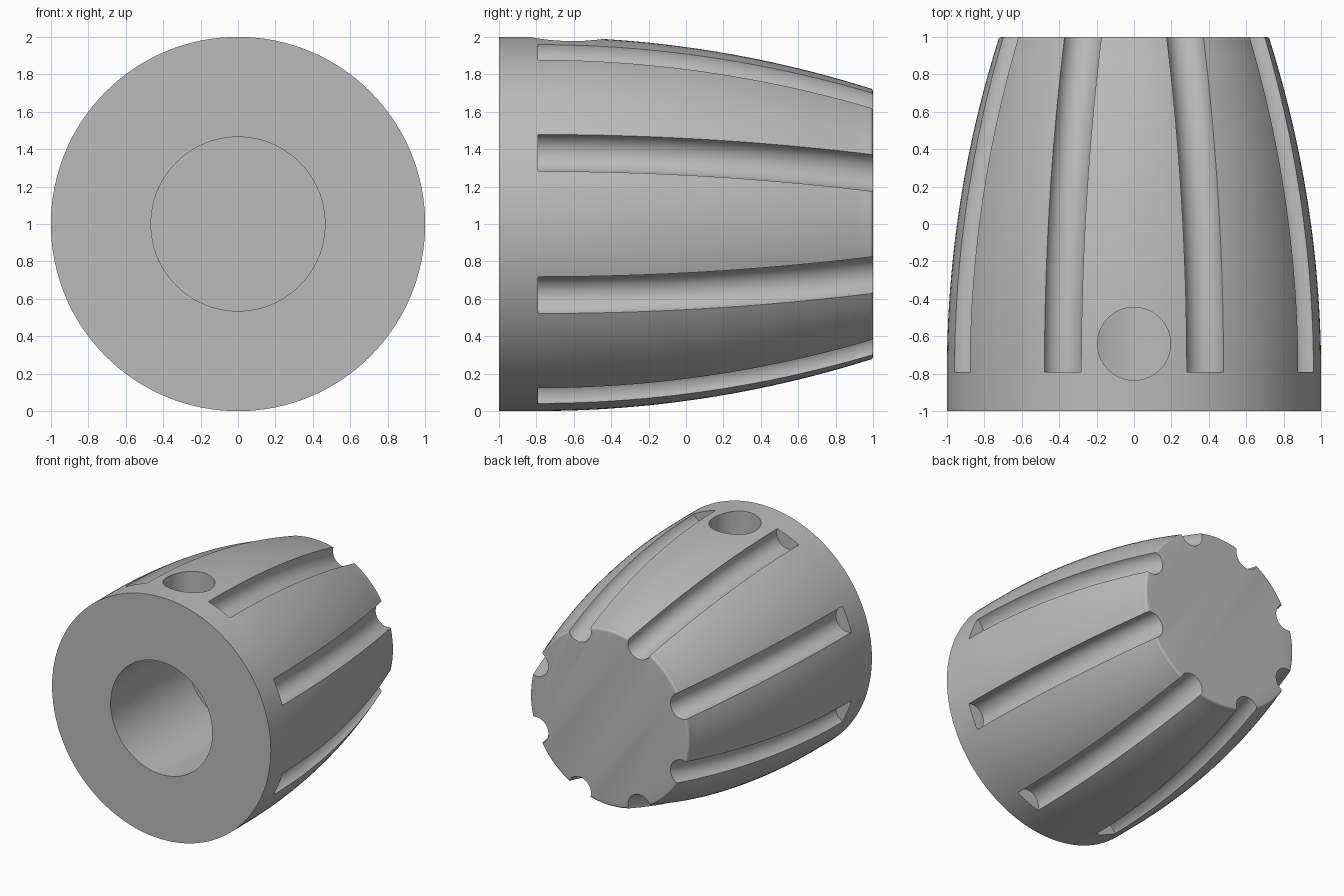
import bpy, bmesh, math
from mathutils import Matrix, Vector

cube = bpy.data.objects.get("Cube")
if cube:
    bpy.data.objects.remove(cube, do_unlink=True)

START, ARC, DROP = -0.8, 1.8, 0.28
BEND = (ARC ** 2 + DROP ** 2) / (2 * DROP)
BORE, SEGMENTS = 0.465, 128
UP = Vector((0, 0, 1))

grey = bpy.data.materials.new("plain_grey")
grey.use_nodes = True
colour = (0.5, 0.5, 0.5, 1)
grey.diffuse_color = colour
grey.node_tree.nodes["Principled BSDF"].inputs["Base Color"].default_value = colour


def radius(y):
    """Outer radius: straight collar, then a shallow arc."""
    d = max(0, y - START)
    return 1 - BEND + math.sqrt(BEND ** 2 - d * d)


def make_object(name, bm):
    bmesh.ops.recalc_face_normals(bm, faces=bm.faces)
    mesh = bpy.data.meshes.new(name)
    bm.to_mesh(mesh)
    bm.free()
    mesh.materials.append(grey)
    obj = bpy.data.objects.new(name, mesh)
    bpy.context.collection.objects.link(obj)
    return obj


def loft(bm, rings):
    """Skin equal rings of points and cap both ends."""
    loops = [[bm.verts.new(p) for p in ring] for ring in rings]
    n = len(loops[0])
    for a, b in zip(loops, loops[1:]):
        for i in range(n):
            j = (i + 1) % n
            bm.faces.new((a[i], a[j], b[j], b[i]))
    bm.faces.new(loops[0])
    bm.faces.new(loops[-1])


def ring(y, r, n, centre=Vector()):
    return [centre + Vector((r * math.cos(2 * math.pi * i / n), y,
                             r * math.sin(2 * math.pi * i / n))) for i in range(n)]


# Knob body: bore floor, bore wall, front face, curved side, rounded rim, end face
profile = [(0, BORE), (-1, BORE), (-1, 1)]
steps, fillet = 24, 0.02
for i in range(steps + 1):
    y = START + (ARC - fillet) * i / steps
    profile.append((y, radius(y)))
edge = radius(1 - fillet)
for i in range(1, 6):
    a = math.pi / 2 * i / 5
    profile.append((1 - fillet + fillet * math.sin(a), edge - fillet * (1 - math.cos(a))))
bm = bmesh.new()
loft(bm, [ring(y, r, SEGMENTS) for y, r in profile])
knob = make_object("knob_body", bm)

# Eight finger grooves following the curved side
bm = bmesh.new()
for k in range(8):
    a = math.pi / 8 + k * math.pi / 4
    rings = []
    for i in range(25):
        y = -0.79 + 1.84 * i / 24
        out = Vector((math.cos(a), 0, math.sin(a))) * radius(y)
        rings.append(ring(y, 0.107, 32, out))
    loft(bm, rings)
grooves = make_object("groove_cutter", bm)

# Set screw hole from the top into the bore
bm = bmesh.new()
bmesh.ops.create_cone(bm, cap_ends=True, segments=64, radius1=0.195, radius2=0.195,
                      depth=1.1, matrix=Matrix.Translation((0, -0.64, 0.75)))
hole = make_object("screw_hole_cutter", bm)

bpy.context.view_layer.objects.active = knob
knob.select_set(True)
for cutter in (grooves, hole):
    cutter.hide_render = True
    cut = knob.modifiers.new("cut", "BOOLEAN")
    cut.operation, cut.solver, cut.object = "DIFFERENCE", "EXACT", cutter
    bpy.ops.object.modifier_apply(modifier=cut.name)
    bpy.data.objects.remove(cutter, do_unlink=True)

# Stand the knob on the floor, with smooth curves and crisp edges
knob.data.transform(Matrix.Translation(UP))
bpy.ops.object.shade_smooth_by_angle(angle=math.radians(30))
